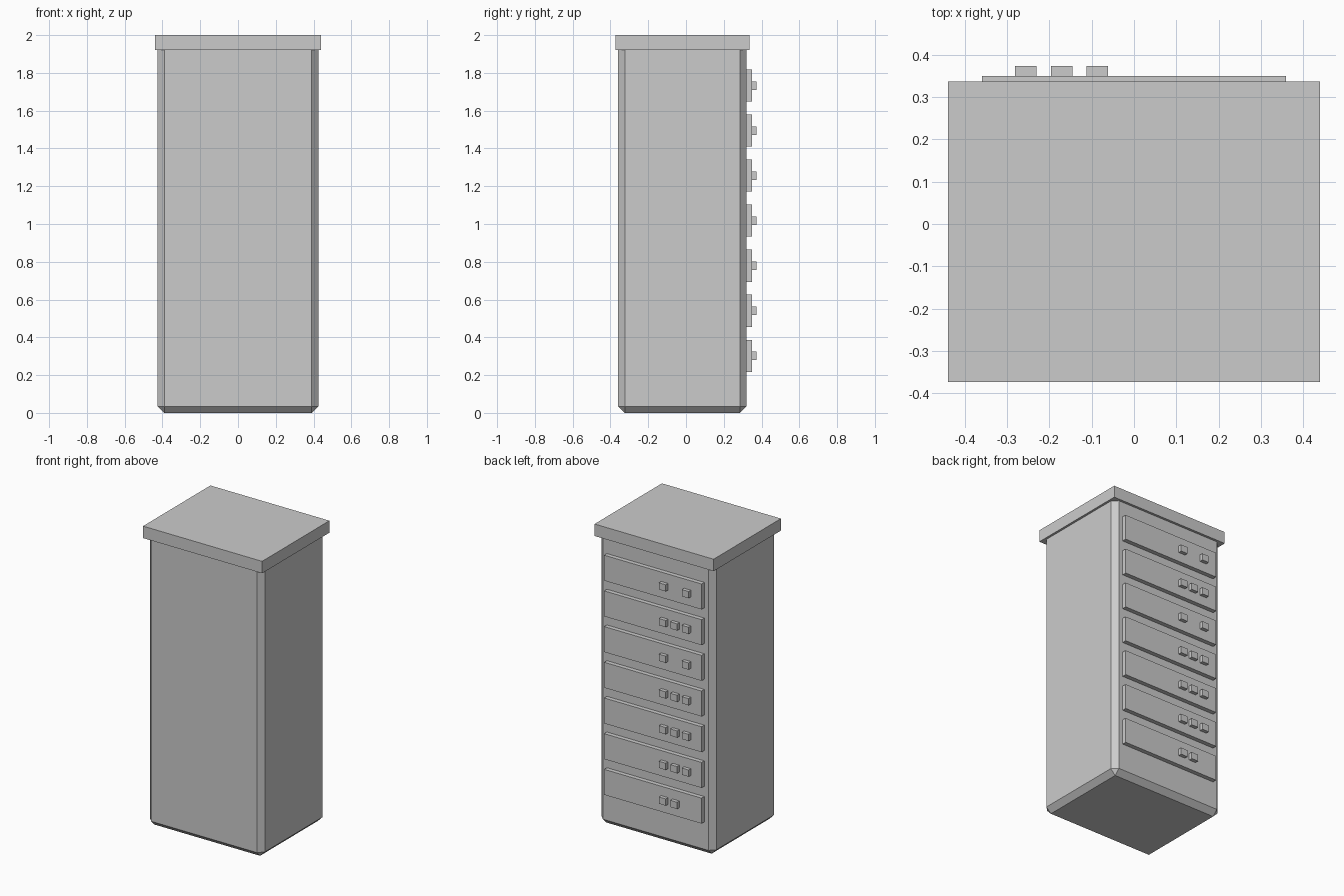
import bpy

if "Cube" in bpy.data.objects:
    bpy.data.objects.remove(bpy.data.objects["Cube"])


def box(name, x, y, z, bevel=0.0):
    """Box from (min, max) ranges, optionally with chamfered edges."""
    ranges = (x, y, z)
    bpy.ops.mesh.primitive_cube_add(size=1, location=[(a + b) / 2 for a, b in ranges])
    ob = bpy.context.object
    ob.name = name
    ob.scale = [b - a for a, b in ranges]
    bpy.ops.object.transform_apply(location=False, rotation=False, scale=True)
    if bevel:
        mod = ob.modifiers.new("chamfer", 'BEVEL')
        mod.width = bevel
        mod.segments = 1
        mod.limit_method = 'NONE'
    return ob


# Chamfered cabinet, its top tucked inside the lid
box("cabinet_body", (-0.425, 0.425), (-0.359, 0.321), (0, 1.96), bevel=0.035)

# Overhanging lid
box("lid", (-0.44, 0.44), (-0.374, 0.337), (1.92, 2.0))

# Rack units on the back, bottom to top, each with its lit indicator slots
SLOTS = (-0.256, -0.171, -0.087)
LAYOUT = ((1, 2), (0, 1, 2), (0, 1, 2), (0, 1, 2), (0, 2), (0, 1, 2), (0, 2))
for row, slots in enumerate(LAYOUT):
    z = 0.302 + row * 0.2385
    box(f"rack_unit_{row + 1}", (-0.36, 0.36), (0.29, 0.35), (z - 0.085, z + 0.085))
    for s in slots:
        x = SLOTS[s]
        box(f"indicator_{row + 1}_{s + 1}", (x - 0.025, x + 0.025),
            (0.335, 0.374), (z - 0.0225, z + 0.0225))
